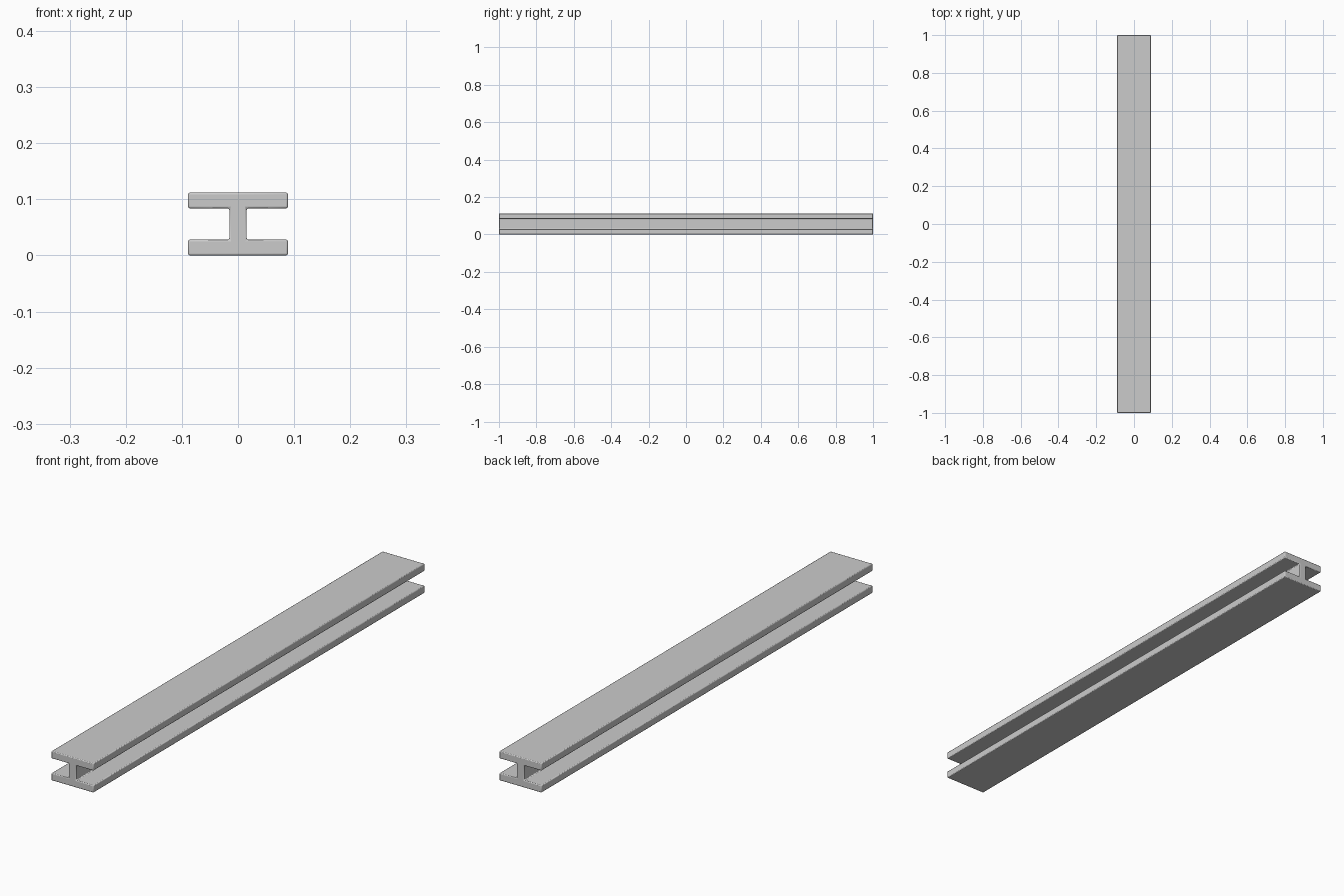
import bpy, bmesh

if "Cube" in bpy.data.objects:
    bpy.data.objects.remove(bpy.data.objects["Cube"])

HALF_W, HEIGHT, FLANGE, WEB = 0.089, 0.112, 0.028, 0.0155

# I-shaped cross-section: right half, then mirrored to the left
right = [(HALF_W, 0), (HALF_W, FLANGE), (WEB, FLANGE),
         (WEB, HEIGHT - FLANGE), (HALF_W, HEIGHT - FLANGE), (HALF_W, HEIGHT)]
profile = right + [(-x, z) for x, z in reversed(right)]

# Extrude the section along y
bm = bmesh.new()
face = bm.faces.new([bm.verts.new((x, -1, z)) for x, z in profile])
ext = bmesh.ops.extrude_face_region(bm, geom=[face])
moved = [v for v in ext["geom"] if isinstance(v, bmesh.types.BMVert)]
bmesh.ops.translate(bm, verts=moved, vec=(0, 2, 0))
bmesh.ops.recalc_face_normals(bm, faces=bm.faces)
mesh = bpy.data.meshes.new("steel_beam")
bm.to_mesh(mesh)
bm.free()
beam = bpy.data.objects.new("steel_beam", mesh)
bpy.context.collection.objects.link(beam)

# Small softened edges and web fillets
bevel = beam.modifiers.new("edge_bevel", "BEVEL")
bevel.width = 0.003
bevel.segments = 2
bevel.limit_method = "ANGLE"

bpy.context.view_layer.objects.active = beam
beam.select_set(True)
bpy.ops.object.shade_smooth_by_angle()
